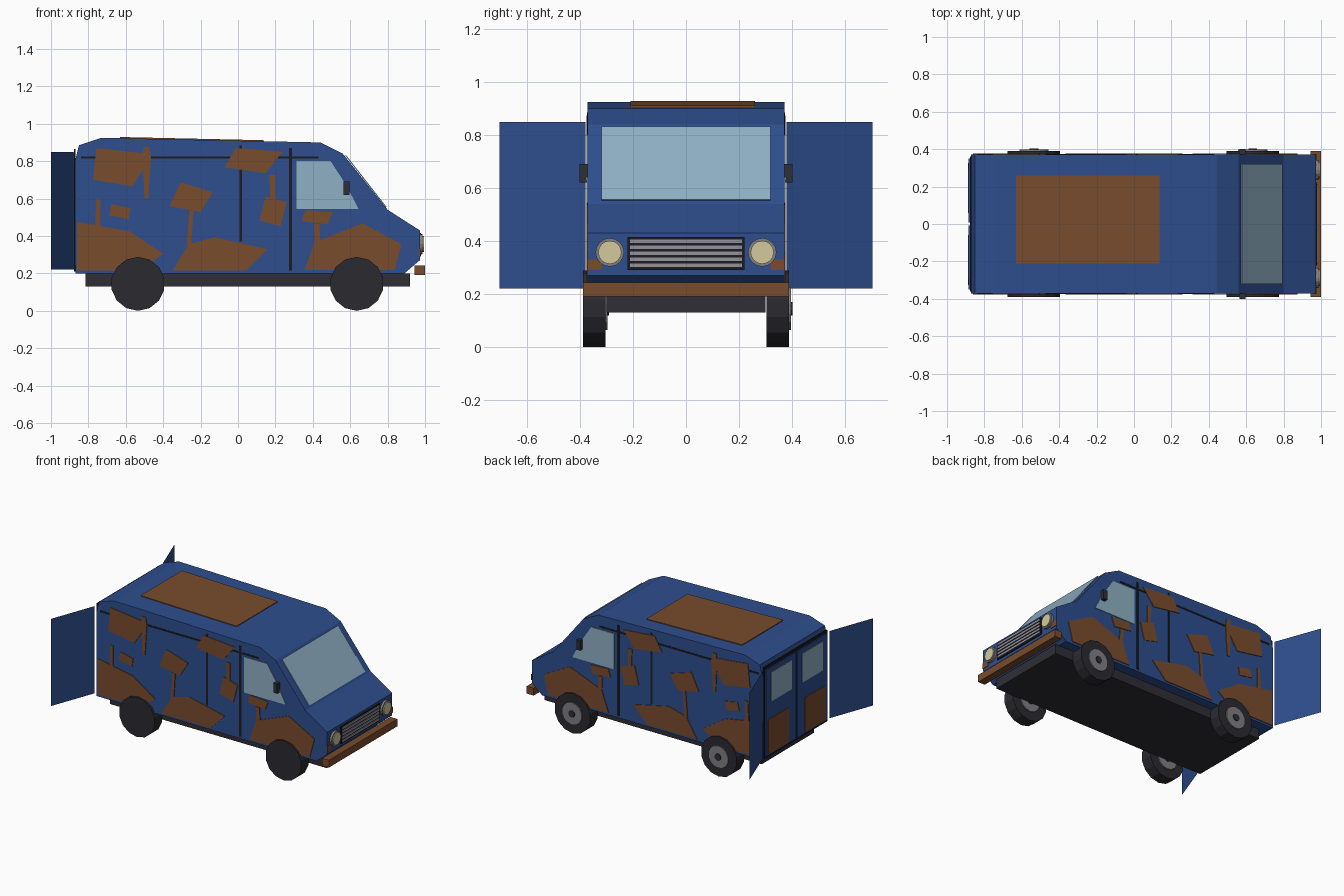
import bpy, bmesh, math
from mathutils import Matrix, Vector

if "Cube" in bpy.data.objects:
    bpy.data.objects.remove(bpy.data.objects["Cube"])


def lin(c):
    c /= 255
    return c / 12.92 if c <= 0.04045 else ((c + 0.055) / 1.055) ** 2.4


def material(name, r, g, b):
    m = bpy.data.materials.new(name)
    m.diffuse_color = (lin(r), lin(g), lin(b), 1)
    m.use_nodes = True
    m.node_tree.nodes["Principled BSDF"].inputs["Base Color"].default_value = m.diffuse_color
    return m


BLUE = material("blue paint", 46, 78, 142)
RUST = material("rust", 120, 76, 45)
GLASS = material("glass", 143, 176, 196)
TIRE = material("tire rubber", 42, 42, 48)
DARK = material("dark chassis", 46, 46, 54)
BLACK = material("black trim", 27, 28, 34)
STEEL = material("steel", 128, 128, 132)
SLAT = material("grille metal", 150, 146, 156)
LENS = material("lamp lens", 212, 202, 158)


def finish(name, bm, mat):
    bmesh.ops.recalc_face_normals(bm, faces=bm.faces)
    me = bpy.data.meshes.new(name)
    bm.to_mesh(me)
    bm.free()
    me.materials.append(mat)
    ob = bpy.data.objects.new(name, me)
    bpy.context.collection.objects.link(ob)
    return ob


def add_prism(bm, pts, y0, y1):
    # side profile (x, z) extruded along y
    f = bm.faces.new([bm.verts.new((x, y0, z)) for x, z in pts])
    r = bmesh.ops.extrude_face_region(bm, geom=[f])
    vs = [v for v in r["geom"] if isinstance(v, bmesh.types.BMVert)]
    bmesh.ops.translate(bm, verts=vs, vec=(0, y1 - y0, 0))


def add_box(bm, x0, x1, y0, y1, z0, z1):
    add_prism(bm, [(x0, z0), (x1, z0), (x1, z1), (x0, z1)], y0, y1)


def boxes(name, mat, *dims):
    bm = bmesh.new()
    for d in dims:
        add_box(bm, *d)
    return finish(name, bm, mat)


def both_sides(name, mat, polys, y0, y1):
    bm = bmesh.new()
    for p in polys:
        add_prism(bm, p, y0, y1)
        add_prism(bm, p, -y0, -y1)
    return finish(name, bm, mat)


def disc(name, mat, n, r, depth, center, axis):
    bm = bmesh.new()
    rot = Matrix.Rotation(math.pi / 2, 4, axis)
    bmesh.ops.create_cone(bm, cap_ends=True, segments=n, radius1=r, radius2=r,
                          depth=depth, matrix=Matrix.Translation(center) @ rot)
    return finish(name, bm, mat)


W = 0.372

# body shell
bm = bmesh.new()
add_prism(bm, [(-.87, .2), (-.872, .8), (-.85, .885), (-.73, .925), (.44, .9), (.56, .84),
               (.8, .54), (.972, .43), (.972, .27), (.89, .2)], -W, W)
finish("body", bm, BLUE)
boxes("chassis", DARK, (-.815, .92, -.3, .3, .13, .2))

# wheels, hubs all face +y
for x, end in ((-.535, "rear"), (.635, "front")):
    for y, side in ((-.347, "right"), (.347, "left")):
        n = end + "_" + side
        disc(n + "_wheel", TIRE, 14, .144, .084, (x, y, .144), 'X').data.transform(Matrix())
        disc(n + "_hub", STEEL, 14, .08, .008, (x, y + .046, .144), 'X')
        disc(n + "_hub_cap", DARK, 10, .025, .012, (x, y + .05, .144), 'X')

# rust patches on both sides
both_sides("side_rust", RUST, [
    [(-.86, .475), (-.58, .425), (-.4, .305), (-.52, .215), (-.86, .215)],
    [(-.757, .87), (-.49, .84), (-.51, .75), (-.565, .665), (-.775, .7)],
    [(-.505, .875), (-.475, .875), (-.465, .82), (-.48, .6), (-.5, .6), (-.51, .82)],
    [(-.757, .6), (-.735, .6), (-.735, .44), (-.765, .44)],
    [(-.675, .57), (-.575, .55), (-.585, .49), (-.69, .51)],
    [(-.307, .687), (-.136, .634), (-.2, .527), (-.366, .56)],
    [(-.26, .537), (-.238, .537), (-.25, .35), (-.275, .35)],
    [(-.265, .355), (-.125, .393), (.158, .33), (.045, .215), (-.35, .215)],
    [(-.013, .87), (.238, .85), (.147, .735), (-.072, .767)],
    [(.168, .725), (.2, .725), (.2, .59), (.173, .6)],
    [(.147, .612), (.26, .58), (.227, .452), (.115, .484)],
    [(.36, .537), (.505, .527), (.48, .463), (.34, .479)],
    [(.405, .465), (.435, .465), (.44, .37), (.41, .36)],
    [(.41, .366), (.666, .468), (.874, .356), (.837, .217), (.356, .217)],
], W, W + .005)

# side windows, door gaps and rail, mirrors
both_sides("side_window", GLASS, [[(.313, .8), (.495, .8), (.58, .67), (.645, .543), (.313, .543)]],
           W, W + .004)


def rect(x0, x1, z0, z1):
    return [(x0, z0), (x1, z0), (x1, z1), (x0, z1)]


both_sides("side_trim", BLACK, [rect(-.84, .43, .814, .826), rect(.007, .022, .37, .885),
                                rect(.272, .29, .215, .87)], W, W + .003)
both_sides("side_mirror", DARK, [rect(.565, .595, .62, .69)], W, W + .03)

# windshield plate lying on the sloped face
bm = bmesh.new()
d = Vector((.24, 0, -.3))
nrm = Vector((.3, .24)).normalized() * .005
a, b = (.573, .83), (.79, .553)
add_prism(bm, [a, b, (b[0] + nrm.x, b[1] + nrm.y), (a[0] + nrm.x, a[1] + nrm.y)], -.32, .32)
finish("windshield", bm, GLASS)

# roof rust plate following the roof slope
bm = bmesh.new()
add_prism(bm, [(-.63, .922), (.135, .906), (.135, .912), (-.63, .929)], -.21, .26)
finish("roof_rust", bm, RUST)

# front: grille, lamps, bumper, rust corners
boxes("grille", BLACK, (.97, .979, -.222, .222, .29, .415))
boxes("grille_slats", SLAT, *[(.975, .984, -.212, .212, z, z + .013)
                              for z in (.301, .324, .347, .37, .393)])
for s, side in ((-1, "right"), (1, "left")):
    disc(side + "_lamp_rim", STEEL, 16, .054, .025, (.975, s * .288, .357), 'Y')
    disc(side + "_lamp_lens", LENS, 16, .044, .02, (.984, s * .288, .357), 'Y')
boxes("front_rust", RUST, (.968, .976, -.374, -.32, .29, .33), (.968, .976, .32, .374, .29, .33))
boxes("front_bumper", RUST, (.945, 1.0, -.39, .39, .19, .243))

# rear: dark frame, closed panels with windows and rust
boxes("rear_frame", BLACK, (-.877, -.868, -.36, .36, .21, .865))
both = lambda x0, x1, y0, y1, z0, z1: [(x0, x1, y0, y1, z0, z1), (x0, x1, -y1, -y0, z0, z1)]
boxes("rear_panels", BLUE, *both(-.884, -.87, .008, .35, .22, .845))
boxes("rear_windows", GLASS, *both(-.888, -.88, .06, .295, .6, .81))
boxes("rear_rust", RUST, *both(-.888, -.88, .09, .325, .23, .48))

# open rear doors: thin sheets swung outward
for s, side in ((-1, "right"), (1, "left")):
    bm = bmesh.new()
    bm.faces.new([bm.verts.new(p) for p in (
        (-.88, s * .38, .22), (-1, s * .705, .22), (-1, s * .705, .85), (-.88, s * .38, .85))])
    finish(side + "_open_door", bm, BLUE)
